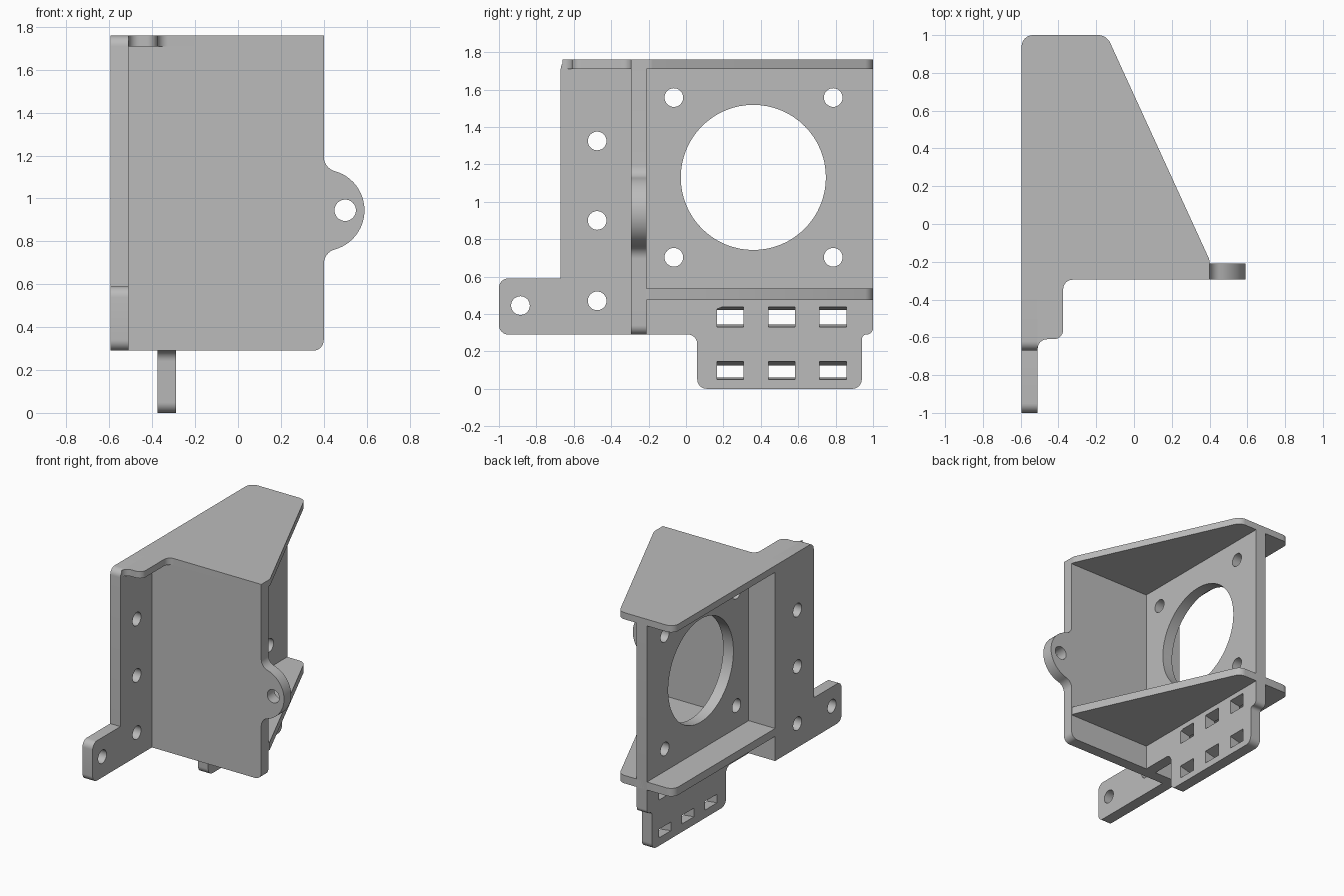
import bpy, bmesh, math
from mathutils import Vector

if "Cube" in bpy.data.objects:
    bpy.data.objects.remove(bpy.data.objects["Cube"])

grey = bpy.data.materials.new("plain grey")
grey.diffuse_color = (0.5, 0.5, 0.5, 1)
grey.use_nodes = True
grey.node_tree.nodes["Principled BSDF"].inputs["Base Color"].default_value = grey.diffuse_color


def arc(cx, cy, r, a0, a1, n=8):
    """Points along an arc, angles in degrees."""
    return [(cx + r * math.cos(math.radians(a0 + (a1 - a0) * i / n)),
             cy + r * math.sin(math.radians(a0 + (a1 - a0) * i / n))) for i in range(n + 1)]


def circle(cx, cy, r, n=32):
    return arc(cx, cy, r, 0, 360, n)[:-1]


def rect(x0, x1, y0, y1):
    return [(x0, y0), (x1, y0), (x1, y1), (x0, y1)]


def rounded(points, n=8):
    """Fillet every corner given as (u, v, radius); plain (u, v) stays sharp."""
    out = []
    for i, p in enumerate(points):
        if len(p) == 2:
            out.append(p)
            continue
        c = Vector(p[:2])
        a = (Vector(points[i - 1][:2]) - c).normalized()
        b = (Vector(points[(i + 1) % len(points)][:2]) - c).normalized()
        half = a.angle(b) / 2
        centre = c + (a + b).normalized() * p[2] / math.sin(half)
        s = c + a * p[2] / math.tan(half) - centre
        e = c + b * p[2] / math.tan(half) - centre
        a0 = math.atan2(s.y, s.x)
        turn = math.atan2(s.x * e.y - s.y * e.x, s.dot(e))
        out += arc(centre.x, centre.y, p[2], math.degrees(a0), math.degrees(a0 + turn), n)
    return out


def plate(name, axis, lo, hi, outline, holes=(), adjust=None):
    """Flat plate: outline with holes, extruded along an axis from lo to hi."""
    cu = bpy.data.curves.new(name + "_curve", 'CURVE')
    cu.dimensions, cu.fill_mode, cu.extrude = '2D', 'BOTH', (hi - lo) / 2
    for loop in [outline, *holes]:
        sp = cu.splines.new('POLY')
        sp.points.add(len(loop) - 1)
        for q, p in zip(sp.points, loop):
            q.co = (p[0], p[1], 0, 1)
        sp.use_cyclic_u = True
    tmp = bpy.data.objects.new(name + "_tmp", cu)
    bpy.context.collection.objects.link(tmp)
    bpy.context.view_layer.update()
    me = bpy.data.meshes.new_from_object(tmp.evaluated_get(bpy.context.evaluated_depsgraph_get()))
    bpy.data.objects.remove(tmp)
    bpy.data.curves.remove(cu)
    bm = bmesh.new()
    bm.from_mesh(me)
    for v in bm.verts:
        u, w, d = v.co
        d += (lo + hi) / 2
        v.co = {'x': (d, u, w), 'y': (u, d, w), 'z': (u, w, d)}[axis]
        if adjust:
            adjust(v)
    bmesh.ops.remove_doubles(bm, verts=bm.verts, dist=0.0005)
    bmesh.ops.recalc_face_normals(bm, faces=bm.faces)
    bm.to_mesh(me)
    bm.free()
    me.name = name
    me.materials.clear()
    me.materials.append(grey)
    ob = bpy.data.objects.new(name, me)
    bpy.context.collection.objects.link(ob)
    bpy.ops.object.select_all(action='DESELECT')
    ob.select_set(True)
    bpy.context.view_layer.objects.active = ob
    bpy.ops.object.shade_smooth_by_angle(angle=math.radians(30))
    return ob


# Front plate with a round ear on its right edge
ear = (arc(0.47, 0.695, 0.07, 180, 105.6) + arc(0.4, 0.945, 0.19, -74.4, 74.4, 24)
       + arc(0.47, 1.195, 0.07, 254.4, 180))
plate("front_plate", 'y', -0.295, -0.21,
      rounded([(-0.595, 0.29), (0.4, 0.29, 0.05)] + ear + [(0.4, 1.71), (-0.595, 1.71)]),
      [circle(0.5, 0.945, 0.05)])

# Side flange with a foot at the bottom
plate("side_flange", 'x', -0.595, -0.51,
      rounded([(-1, 0.29, 0.05), (-0.295, 0.29), (-0.295, 1.76), (-0.67, 1.76, 0.05),
               (-0.67, 0.59), (-1, 0.59, 0.05)]),
      [circle(-0.885, 0.445, 0.05)] + [circle(-0.475, z, 0.05) for z in (0.47, 0.9, 1.325)])

# Motor plate with bore, screw holes and a slotted lower tab
slots = [rect(y, y + 0.142, z0, z1) for y in (0.165, 0.44, 0.715)
         for z0, z1 in ((0.06, 0.125), (0.345, 0.42))]


def flare(v):
    """Widen the slots towards the right face."""
    if v.co.x > -0.33 and 0.1 < v.co.y < 0.9:
        for old, new in ((0.06, 0.05), (0.125, 0.147), (0.345, 0.33), (0.42, 0.438)):
            if abs(v.co.z - old) < 0.001:
                v.co.z = new
                break


plate("motor_plate", 'x', -0.375, -0.29,
      rounded([(-0.21, 0.29), (0.06, 0.29, 0.05), (0.06, 0, 0.05), (0.94, 0, 0.05),
               (0.94, 0.29, 0.025), (1, 0.29, 0.034), (1, 1.71), (-0.21, 1.71)]),
      [circle(0.36, 1.13, 0.388, 64)]
      + [circle(y, z, 0.05) for y in (-0.065, 0.787) for z in (0.703, 1.557)] + slots, flare)

# Tapered gussets: top cover and lower shelf
taper = [(0.4, -0.19, 0.06), (-0.145, 1, 0.07), (-0.595, 1, 0.06)]
plate("top_cover", 'z', 1.71, 1.76,
      rounded([(-0.595, -0.295), (-0.51, -0.295), (-0.51, -0.66)]
              + arc(-0.46, -0.66, 0.05, 180, 90)
              + [(-0.375, -0.61, 0.05), (-0.375, -0.295, 0.05), (0.4, -0.295)] + taper))
plate("lower_shelf", 'z', 0.475, 0.535,
      rounded([(-0.595, -0.21), (0.398, -0.21), (0.398, -0.19)] + taper[1:]))
